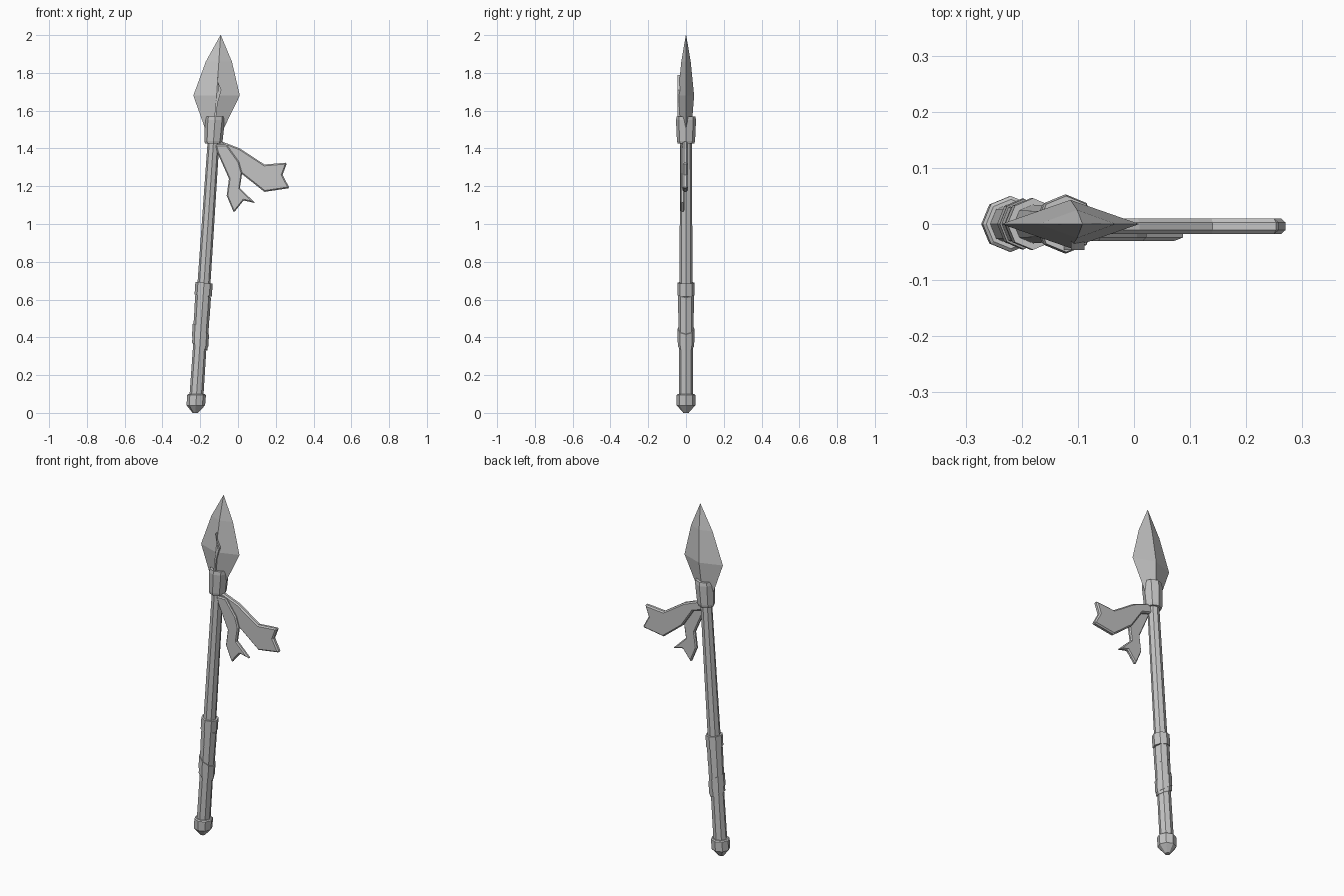
import bpy, bmesh
from math import sin, cos, tau, radians

cube = bpy.data.objects.get("Cube")
if cube:
    bpy.data.objects.remove(cube)

GREY = (0.55, 0.55, 0.55, 1)
mat = bpy.data.materials.new("plain grey")
mat.use_nodes = True
mat.diffuse_color = GREY
bsdf = mat.node_tree.nodes["Principled BSDF"]
bsdf.inputs["Base Color"].default_value = GREY
bsdf.inputs["Roughness"].default_value = 0.8


def finish(name, bm):
    bmesh.ops.remove_doubles(bm, verts=bm.verts, dist=0.0001)
    bmesh.ops.recalc_face_normals(bm, faces=bm.faces)
    mesh = bpy.data.meshes.new(name)
    bm.to_mesh(mesh)
    bm.free()
    mesh.materials.append(mat)
    obj = bpy.data.objects.new(name, mesh)
    bpy.context.collection.objects.link(obj)
    return obj


def axis_x(z):
    """The whole spear leans slightly towards +x."""
    return -0.226 + 0.067 * z


def loft(name, rings, sides=8, tilt=0.0):
    """Join rings of (z, x radius, y radius) along the leaning axis."""
    bm = bmesh.new()
    loops = []
    for z, rx, ry in rings:
        loop = []
        for i in range(sides):
            a = tau * i / sides
            h = z - tilt * cos(a)
            loop.append(bm.verts.new((axis_x(h) + rx * cos(a), ry * sin(a), h)))
        loops.append(loop)
    for low, high in zip(loops, loops[1:]):
        for i in range(sides):
            j = (i + 1) % sides
            bm.faces.new((low[i], low[j], high[j], high[i]))
    bm.faces.new(loops[0][::-1])
    bm.faces.new(loops[-1])
    return finish(name, bm)


def round_loft(name, profile, tilt=0.0):
    return loft(name, [(z, r, r) for z, r in profile], 8, tilt)


def plate(name, outline, y_front, y_back, bevel=0.0):
    """Extrude a front outline of (x, z) points through the depth."""
    bm = bmesh.new()
    face = bm.faces.new([bm.verts.new((x, y_front, z)) for x, z in outline])
    ext = bmesh.ops.extrude_face_region(bm, geom=[face], use_keep_orig=True)
    verts = [g for g in ext["geom"] if isinstance(g, bmesh.types.BMVert)]
    bmesh.ops.translate(bm, verts=verts, vec=(0, y_back - y_front, 0))
    obj = finish(name, bm)
    if bevel:
        mod = obj.modifiers.new("edge", "BEVEL")
        mod.width = bevel
        mod.segments = 1
        mod.limit_method = "ANGLE"
        mod.angle_limit = radians(60)
    return obj


# Shaft with its end cap
round_loft("shaft", [(0.08, 0.037), (1.48, 0.031)])
round_loft("end_cap", [(0, 0.014), (0.04, 0.049), (0.095, 0.05), (0.1, 0.044)])

# Grip wraps: overlapping tilted bands (centre, half height, radius, tilt)
wraps = [(0.655, 0.034, 0.046, 0.005), (0.58, 0.05, 0.042, 0.02),
         (0.48, 0.06, 0.041, 0.03), (0.41, 0.035, 0.045, 0.03),
         (0.38, 0.03, 0.042, 0.02)]
for n, (z, h, r, tilt) in enumerate(wraps, 1):
    round_loft(f"grip_wrap_{n}", [(z - h, r), (z + h, r)], tilt)

# Collar that holds the blade
round_loft("collar", [(1.425, 0.044), (1.44, 0.048), (1.55, 0.053), (1.57, 0.05)])

# Diamond-section blade
loft("blade", [(1.48, 0.04, 0.026), (1.54, 0.064, 0.032), (1.68, 0.123, 0.043),
               (1.86, 0.069, 0.025), (2.0, 0.001, 0.001)], sides=4)

# Jagged chip running down the front ridge
plate("blade_chip", [(-0.112, 1.79), (-0.105, 1.75), (-0.088, 1.71), (-0.108, 1.64),
                     (-0.118, 1.55), (-0.127, 1.55), (-0.118, 1.64), (-0.102, 1.71)],
      -0.046, -0.02)

# Two cloth tails with notched ends
plate("long_ribbon", [(-0.12, 1.44), (-0.08, 1.435), (0.01, 1.4), (0.14, 1.315),
                      (0.26, 1.325), (0.236, 1.26), (0.273, 1.19), (0.14, 1.17),
                      (0.02, 1.265), (-0.05, 1.37), (-0.12, 1.39)],
      -0.018, 0.01, 0.007)
plate("short_ribbon", [(-0.12, 1.42), (-0.06, 1.42), (0.005, 1.33), (0.022, 1.27),
                       (0.01, 1.19), (0.092, 1.11), (0.03, 1.125), (-0.022, 1.06),
                       (-0.06, 1.15), (-0.048, 1.24), (-0.11, 1.38)],
      -0.03, -0.008, 0.006)
